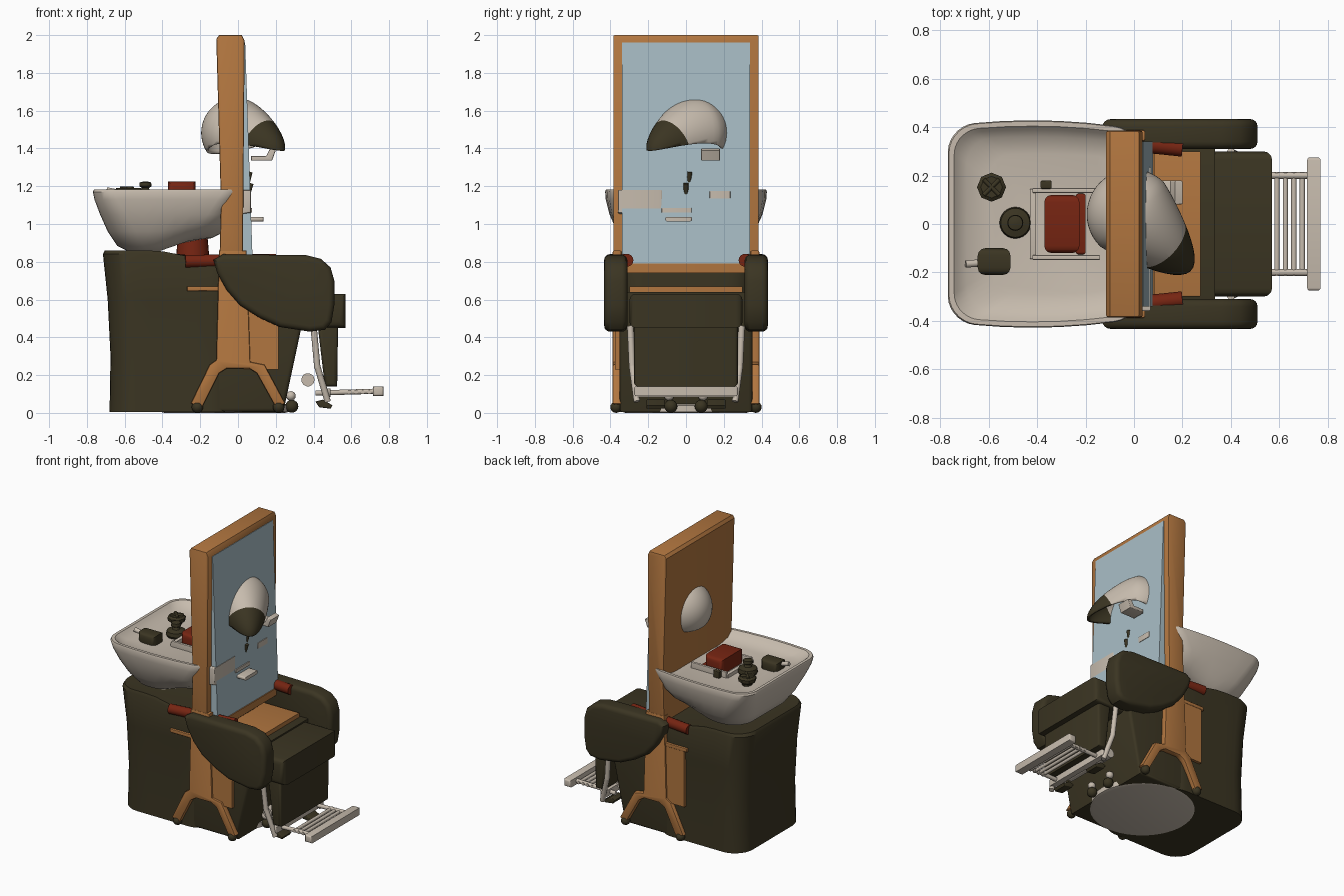
import bpy, bmesh, math
from mathutils import Vector

if "Cube" in bpy.data.objects:
    bpy.data.objects.remove(bpy.data.objects["Cube"])


def material(name, rgb):
    m = bpy.data.materials.new(name)
    m.diffuse_color = (*rgb, 1)
    m.use_nodes = True
    m.node_tree.nodes["Principled BSDF"].inputs["Base Color"].default_value = m.diffuse_color
    return m


CREAM = material("cream", (0.57, 0.50, 0.42))
OLIVE = material("dark olive", (0.043, 0.035, 0.016))
WOOD = material("orange wood", (0.44, 0.18, 0.05))
BLUE = material("mirror blue", (0.40, 0.52, 0.57))
RED = material("dark red", (0.18, 0.018, 0.006))


def finish(bm, name, mats, bevel=0, segs=3):
    if bevel:
        edges = [e for e in bm.edges if len(e.link_faces) == 2 and e.calc_face_angle() > 0.5]
        bmesh.ops.bevel(bm, geom=edges, offset=bevel, segments=segs, profile=0.5, affect='EDGES', clamp_overlap=True)
    bmesh.ops.recalc_face_normals(bm, faces=bm.faces)
    me = bpy.data.meshes.new(name)
    bm.to_mesh(me)
    bm.free()
    for m in (mats if isinstance(mats, list) else [mats]):
        me.materials.append(m)
    ob = bpy.data.objects.new(name, me)
    bpy.context.collection.objects.link(ob)
    return ob


def prism(name, pts, y0, y1, mat, bevel=0, segs=3):
    """Extrude an x-z outline between two y positions."""
    bm = bmesh.new()
    f = bm.faces.new([bm.verts.new((x, y0, z)) for x, z in pts])
    r = bmesh.ops.extrude_face_region(bm, geom=[f])
    for v in r["geom"]:
        if isinstance(v, bmesh.types.BMVert):
            v.co.y = y1
    return finish(bm, name, mat, bevel, segs)


def box(name, lo, hi, mat, bevel=0.0, segs=3):
    return prism(name, [(lo[0], lo[2]), (hi[0], lo[2]), (hi[0], hi[2]), (lo[0], hi[2])], lo[1], hi[1], mat, bevel, segs)


def loft(name, rings, mat):
    """Skin a stack of rings, capping both ends."""
    bm = bmesh.new()
    loops = [[bm.verts.new(p) for p in ring] for ring in rings]
    n = len(loops[0])
    for a, b in zip(loops, loops[1:]):
        for i in range(n):
            bm.faces.new((a[i], a[(i + 1) % n], b[(i + 1) % n], b[i]))
    bm.faces.new(loops[0][::-1])
    bm.faces.new(loops[-1])
    return finish(bm, name, mat)


def lathe(name, x, y, prof, mat, n=24):
    """Round part from (radius, z) pairs."""
    return loft(name, [[(x + r * math.cos(i * math.tau / n), y + r * math.sin(i * math.tau / n), z)
                        for i in range(n)] for r, z in prof], mat)


def rod(name, a, b, r, mat, n=14):
    a, b = Vector(a), Vector(b)
    q = (b - a).to_track_quat('Z', 'Y')
    ring = [q @ Vector((r * math.cos(i * math.tau / n), r * math.sin(i * math.tau / n), 0)) for i in range(n)]
    return loft(name, [[a + p for p in ring], [b + p for p in ring]], mat)


def ball(name, c, r, mat):
    return lathe(name, c[0], c[1], [(r * math.sin(t * math.pi / 8) + 0.0005, c[2] - r * math.cos(t * math.pi / 8))
                                    for t in range(9)], mat, 16)


def rounded(x0, x1, hy, r, z, bulge=0.0, lift=0.0, n=7):
    """Rounded rectangle ring, with optional bowed sides and a height change towards +x."""
    pts = []
    for k, (cx, cy) in enumerate([(x1 - r, hy - r), (x0 + r, hy - r), (x0 + r, r - hy), (x1 - r, r - hy)]):
        for i in range(n + 1):
            a = math.pi / 2 * (k + i / n)
            pts.append((cx + r * math.cos(a), cy + r * math.sin(a)))
        if k in (0, 2):   # extra points along the long sides
            for t in (0.2, 0.4, 0.6, 0.8):
                t = 1 - t if k == 2 else t
                pts.append(((x1 - r) * (1 - t) + (x0 + r) * t, hy if k == 0 else -hy))
    return [(x, y * (1 - bulge * ((x + 0.42) / 0.4) ** 2), z + lift * min(1, max(0, (x + 0.42) / 0.2)))
            for x, y in pts]


# main body: rounded rear shell and sloping front under the seat
loft("rear_body", [rounded(x0, 0.0, hy, 0.14, z, 0, lift) for x0, hy, z, lift in
                   [(-0.68, 0.36, 0.005, 0), (-0.675, 0.357, 0.3, 0), (-0.69, 0.36, 0.6, 0), (-0.715, 0.37, 0.84, -0.04),
                    (-0.705, 0.36, 0.86, -0.04), (-0.66, 0.31, 0.855, -0.04)]], OLIVE)
prism("front_body", [(-0.3, 0.005), (0.24, 0.005), (0.335, 0.45), (0.335, 0.64), (-0.3, 0.64)], -0.352, 0.352, OLIVE, 0.02)
lathe("base_plate", -0.07, 0, [(0.32, 0.0), (0.34, 0.006), (0.34, 0.04), (0.31, 0.05)], CREAM, 48)

# seat, leg rest and wooden boards
box("seat_cushion", (0.26, -0.30, 0.45), (0.57, 0.30, 0.63), OLIVE, 0.035)
prism("leg_rest", [(0.42, 0.48), (0.53, 0.48), (0.525, 0.14), (0.46, 0.14)], -0.275, 0.275, OLIVE, 0.02)
box("seat_board", (-0.05, -0.30, 0.63), (0.275, 0.30, 0.67), WOOD, 0.006)
box("side_shelf", (-0.27, -0.38, 0.645), (-0.08, 0.38, 0.67), WOOD, 0.005)
box("front_side_panel", (0.03, -0.375, 0.23), (0.215, -0.33, 0.64), WOOD)
box("rear_side_panel", (-0.25, 0.33, 0.25), (-0.08, 0.377, 0.65), WOOD)

# tall mirror frame
prism("mirror_frame", [(-0.115, 1.98), (-0.10, 2.0), (0.02, 2.0), (0.035, 1.97), (0.025, 0.745), (-0.1, 0.745),
                       (-0.09, 1.1)], -0.385, 0.385, WOOD, 0.008, 2)
prism("mirror", [(-0.02, 1.96), (0.038, 1.96), (0.078, 0.79), (-0.02, 0.79)], -0.34, 0.34, BLUE)
box("frame_bottom_bar", (0.0, -0.37, 0.74), (0.085, 0.37, 0.79), WOOD, 0.006)

# posts, arms, armrests on both sides
arm = [(-.13, .81), (-.08, .84), (.36, .835), (.44, .815), (.49, .77), (.51, .70), (.51, .57), (.495, .48), (.46, .44),
       (.38, .43), (.22, .455), (.11, .505), (.01, .57), (-.06, .65), (-.11, .74)]
post = [(-.10, .86), (.045, .86), (.065, .27), (.14, .255), (.25, .05), (.20, .03), (.10, .21), (.06, .235),
        (-.06, .235), (-.10, .21), (-.19, .03), (-.25, .05), (-.15, .255), (-.115, .28)]
for s, side in ((-1, "front"), (1, "rear")):
    prism(side + "_armrest", arm, s * 0.31, s * 0.433, OLIVE, 0.03, 4)
    prism(side + "_post", post, s * 0.342, s * 0.388, WOOD, 0.008, 2)
    rod(side + "_arm_bar", (-0.28, s * 0.362, 0.803), (0.2, s * 0.312, 0.808), 0.034, RED)
    for x in (-0.215, 0.215):
        ball(side + "_foot", (x, s * 0.37, 0.03), 0.03, OLIVE)
    ball(side + "_small_foot", (0.285, s * 0.08, 0.035), 0.034, OLIVE)
    ball(side + "_small_foot_cap", (0.28, s * 0.09, 0.09), 0.025, CREAM)
    # foot rest side parts
    rod(side + "_footrest_arm", (0.40, s * 0.295, 0.46), (0.42, s * 0.285, 0.24), 0.017, CREAM)
    rod(side + "_footrest_arm_lower", (0.42, s * 0.285, 0.245), (0.475, s * 0.26, 0.06), 0.017, CREAM)
    rod(side + "_footrest_rail", (0.41, s * 0.2, 0.105), (0.74, s * 0.2, 0.115), 0.014, CREAM)
    prism(side + "_footrest_hook", [(0.41, 0.06), (0.43, 0.03), (0.49, 0.022), (0.50, 0.04), (0.45, 0.07)],
          s * 0.16 - 0.05, s * 0.16 + 0.05, OLIVE, 0.006)

# foot rest cross parts
box("footrest_cross_bar", (0.45, -0.27, 0.085), (0.49, 0.27, 0.13), CREAM, 0.012)
box("footrest_end_bar", (0.715, -0.275, 0.09), (0.77, 0.275, 0.14), CREAM, 0.012)
for i in range(4):
    rod("footrest_rung", (0.59 + i * 0.035, -0.215, 0.11), (0.59 + i * 0.035, 0.215, 0.11), 0.011, CREAM)
rod("footrest_roller", (0.37, -0.2, 0.175), (0.37, 0.2, 0.175), 0.035, CREAM)

# wash basin with shallow tray
loft("wash_basin", [rounded(x0, x1, hy, r, z, 0.075, lift) for x0, x1, hy, r, z, lift in
                    [(-0.58, -0.14, 0.24, 0.12, 0.855, 0.07), (-0.64, -0.10, 0.31, 0.14, 0.885, 0.06),
                     (-0.69, -0.05, 0.365, 0.15, 0.96, 0.03), (-0.73, -0.02, 0.405, 0.14, 1.05, 0),
                     (-0.76, 0.01, 0.425, 0.12, 1.13, 0), (-0.768, 0.03, 0.428, 0.11, 1.17, 0),
                     (-0.763, 0.03, 0.424, 0.11, 1.182, 0), (-0.742, 0.02, 0.404, 0.10, 1.182, 0),
                     (-0.728, 0.01, 0.39, 0.10, 1.168, 0), (-0.69, -0.01, 0.36, 0.10, 1.142, 0),
                     (-0.60, -0.06, 0.29, 0.10, 1.125, 0)]], CREAM)
prism("basin_lip_left", [(0.0, 1.05), (0.068, 1.06), (0.068, 1.18), (0.0, 1.18)], -0.36, -0.125, CREAM, 0.008)
box("basin_lip_middle", (0.0, -0.13, 1.06), (0.075, 0.03, 1.085), CREAM, 0.006)
box("basin_lip_right", (0.0, 0.125, 1.135), (0.07, 0.235, 1.175), CREAM, 0.006)
lathe("basin_column", -0.24, 0, [(0.09, 0.78), (0.085, 0.86), (0.075, 0.97)], RED)

# neck rest and its cradle
box("neck_cushion", (-0.37, -0.12, 1.10), (-0.225, 0.12, 1.225), RED, 0.03)
box("neck_support", (-0.24, -0.125, 1.09), (-0.20, 0.125, 1.15), RED, 0.01)
for s in (-1, 1):
    box("cradle_side", (-0.42, s * 0.138 - 0.01, 1.10), (-0.14, s * 0.138 + 0.01, 1.165), CREAM, 0.005)
box("cradle_back", (-0.43, -0.145, 1.10), (-0.405, 0.145, 1.15), CREAM, 0.005)

# taps and spray
lathe("cross_tap", -0.588, 0.152, [(0.03, 1.10), (0.035, 1.14), (0.058, 1.155), (0.06, 1.178), (0.045, 1.19)], OLIVE, 8)
for a in (0.785, 2.356):
    c, s = 0.045 * math.cos(a), 0.045 * math.sin(a)
    rod("cross_handle", (-0.588 - c, 0.152 - s, 1.19), (-0.588 + c, 0.152 + s, 1.19), 0.009, OLIVE)
lathe("centre_tap", -0.49, 0.005, [(0.045, 1.10), (0.065, 1.14), (0.06, 1.165), (0.025, 1.175), (0.018, 1.19),
                                   (0.033, 1.2), (0.03, 1.22), (0.01, 1.225)], OLIVE)
box("spray_body", (-0.645, -0.21, 1.10), (-0.51, -0.10, 1.19), OLIVE, 0.03)
rod("spray_nozzle", (-0.62, -0.16, 1.165), (-0.695, -0.165, 1.18), 0.015, CREAM)
box("drain_plate", (-0.385, 0.145, 1.10), (-0.34, 0.18, 1.17), OLIVE, 0.006)

# details in front of the mirror
rod("mirror_hook", (0.05, 0.0, 1.15), (0.07, 0.0, 1.215), 0.013, OLIVE)
rod("mirror_hook_top", (0.05, 0.015, 1.215), (0.065, 0.02, 1.275), 0.012, OLIVE)
box("mirror_tray", (0.03, -0.11, 1.014), (0.135, 0.032, 1.038), CREAM, 0.01)

# dryer hood: half sphere pulled out into a peak, with a dark visor cut along a slanted plane
d = Vector((0.72, -0.69, 0)).normalized()
side_dir = Vector((-d.y, d.x, 0))
up = Vector((0, 0, 1))
R = 0.187
bm = bmesh.new()
bmesh.ops.create_uvsphere(bm, u_segments=48, v_segments=28, radius=R)
bmesh.ops.bisect_plane(bm, geom=bm.verts[:] + bm.edges[:] + bm.faces[:], plane_co=-0.065 * up,
                       plane_no=up - 0.32 * d, clear_inner=True)
for v in bm.verts:
    t = max(0.0, v.co.dot(d) / R)
    w = v.co.dot(side_dir)
    v.co += d * 0.15 * t * t - side_dir * w * 0.2 * t - up * 0.09 * t * t
cut = d - 0.5 * up
bmesh.ops.bisect_plane(bm, geom=bm.verts[:] + bm.edges[:] + bm.faces[:], plane_co=0.2 * d, plane_no=cut)
for f in bm.faces:
    f.material_index = int((f.calc_center_median() - 0.2 * d).dot(cut) > 0)
for v in bm.verts:
    v.co += Vector((-0.008, 0.04, 1.482))
hood = finish(bm, "dryer_hood", [CREAM, OLIVE])
solid = hood.modifiers.new("thickness", 'SOLIDIFY')
solid.thickness = 0.012
prism("hood_flap", [(0.07, 1.335), (0.18, 1.335), (0.20, 1.39), (0.17, 1.40), (0.15, 1.36), (0.07, 1.36)],
      0.08, 0.18, CREAM, 0.006)

# smooth rounded parts, keep edges sharp
for ob in bpy.context.collection.objects:
    ob.select_set(True)
    bpy.context.view_layer.objects.active = ob
bpy.ops.object.shade_smooth_by_angle(angle=math.radians(35))
